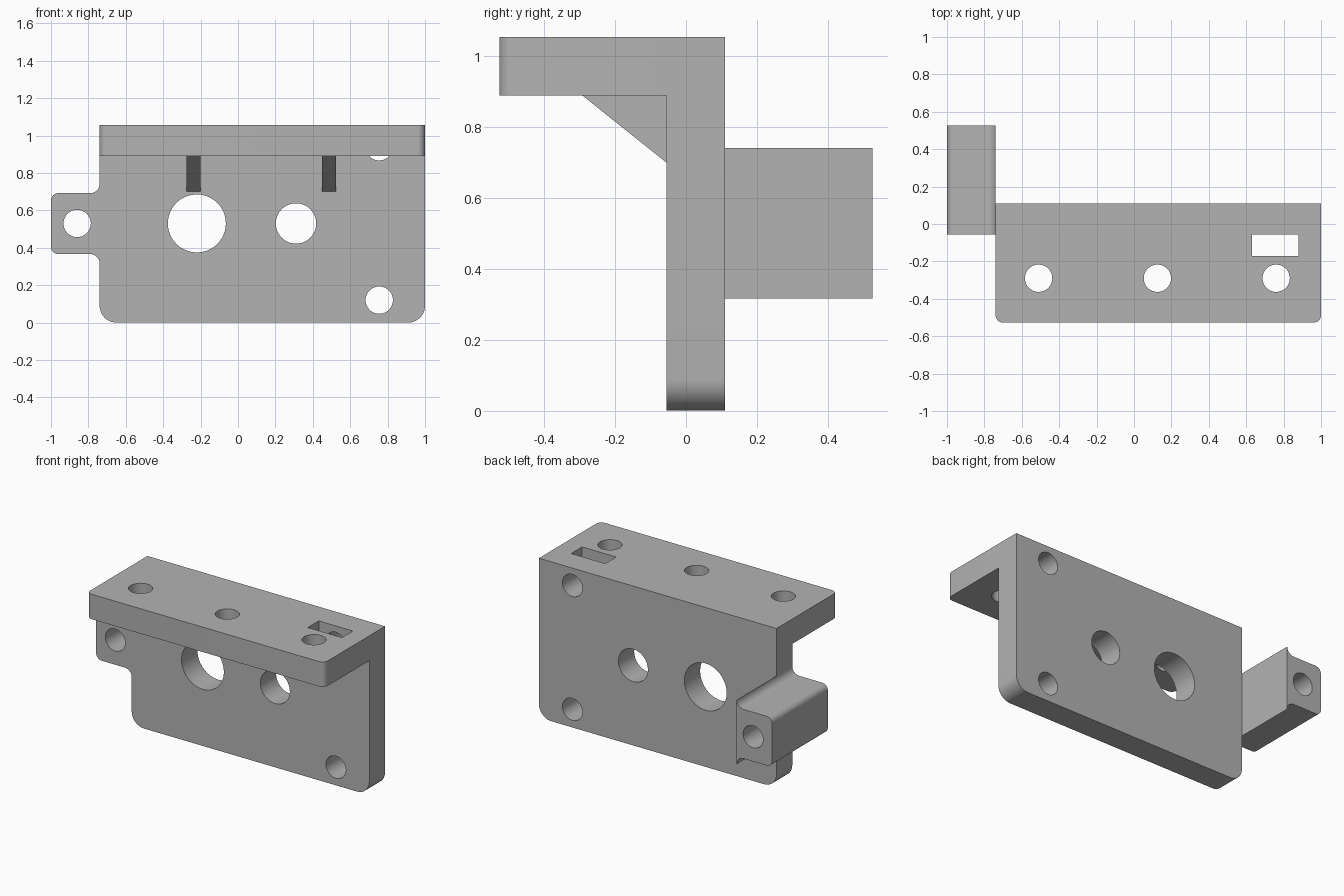
import bpy, bmesh, math
from mathutils import Vector

cube = bpy.data.objects.get("Cube")
if cube:
    bpy.data.objects.remove(cube, do_unlink=True)

grey = bpy.data.materials.new("plain grey")
grey.use_nodes = True
grey.diffuse_color = (0.45, 0.45, 0.45, 1)
grey.node_tree.nodes["Principled BSDF"].inputs["Base Color"].default_value = grey.diffuse_color


def rounded(corners, steps=10):
    """Outline from (a, b, radius) corners; square corners become arcs."""
    points = []
    for i, (a, b, r) in enumerate(corners):
        p = Vector((a, b))
        u = (Vector(corners[i - 1][:2]) - p).normalized()
        v = (Vector(corners[(i + 1) % len(corners)][:2]) - p).normalized()
        arc = [p]
        if r:
            angles = [math.pi / 2 * k / steps for k in range(steps + 1)]
            arc = [p + r * (u + v - v * math.cos(t) - u * math.sin(t)) for t in angles]
        for q in arc:
            if not points or (q - points[-1]).length > 1e-4:
                points.append(q)
    if (points[0] - points[-1]).length < 1e-4:
        points.pop()
    return points


def circle(a, b, r, n=48):
    return [(a + r * math.cos(math.tau * k / n), b + r * math.sin(math.tau * k / n)) for k in range(n)]


def rect(a0, a1, b0, b1):
    return [(a0, b0), (a1, b0), (a1, b1), (a0, b1)]


def prism(name, outline, axis, lo, hi):
    """Extrude a 2D outline along the named axis from lo to hi."""
    place = {"x": lambda a, b, d: (d, a, b),
             "y": lambda a, b, d: (a, d, b),
             "z": lambda a, b, d: (a, b, d)}[axis]
    bm = bmesh.new()
    face = bm.faces.new([bm.verts.new(place(a, b, lo)) for a, b in outline])
    new = bmesh.ops.extrude_face_region(bm, geom=[face])["geom"]
    shift = Vector(place(0, 0, hi - lo))
    bmesh.ops.translate(bm, verts=[g for g in new if isinstance(g, bmesh.types.BMVert)], vec=shift)
    bmesh.ops.recalc_face_normals(bm, faces=bm.faces)
    mesh = bpy.data.meshes.new(name)
    bm.to_mesh(mesh)
    bm.free()
    mesh.materials.append(grey)
    ob = bpy.data.objects.new(name, mesh)
    bpy.context.collection.objects.link(ob)
    return ob


def combine(body, tool, operation):
    """Apply a boolean and discard the tool object."""
    mod = body.modifiers.new("boolean", "BOOLEAN")
    mod.operation, mod.solver, mod.object = operation, "EXACT", tool
    deps = bpy.context.evaluated_depsgraph_get()
    mesh = bpy.data.meshes.new_from_object(body.evaluated_get(deps))
    body.modifiers.clear()
    body.data = mesh
    bpy.data.objects.remove(tool, do_unlink=True)


LEFT, RIGHT, TOP = -0.74, 1.0, 1.055
FRONT, BACK = -0.055, 0.11
SHELF_FRONT, SHELF_BOTTOM = -0.527, 0.89

# Upright plate with rounded lower corners
bracket = prism("bracket", rounded([(LEFT, 0, 0.09), (RIGHT, 0, 0.09), (RIGHT, TOP, 0), (LEFT, TOP, 0)]),
                "y", FRONT, BACK)

# Shelf with rounded front corners
shelf = rounded([(LEFT, SHELF_FRONT, 0.04), (RIGHT, SHELF_FRONT, 0.04), (RIGHT, FRONT, 0), (LEFT, FRONT, 0)])
combine(bracket, prism("shelf", shelf, "z", SHELF_BOTTOM, TOP), "UNION")

# Side lug, filleted where it meets the plate
lug = rounded([(LEFT, 0.316, 0), (LEFT, 0.366, 0.05), (-1, 0.366, 0.04),
               (-1, 0.692, 0.04), (LEFT, 0.692, 0.05), (LEFT, 0.742, 0)])
combine(bracket, prism("lug", lug, "y", FRONT, 0.527), "UNION")

# Triangular gussets under the shelf
for x in (-0.275, 0.45):
    tri = [(FRONT, 0.70), (-0.293, SHELF_BOTTOM), (FRONT, SHELF_BOTTOM)]
    combine(bracket, prism("gusset", tri, "x", x, x + 0.075), "UNION")

# Holes through the plate and lug
for x, z, r, y0 in ((-0.86, 0.53, 0.073, -0.1), (-0.22, 0.53, 0.155, -0.1), (0.31, 0.53, 0.108, -0.1),
                    (0.755, 0.12, 0.073, -0.1), (0.755, 0.94, 0.073, -0.1)):
    combine(bracket, prism("hole", circle(x, z, r), "y", y0, 0.7), "DIFFERENCE")

# Holes and slot through the shelf
for x in (-0.51, 0.125, 0.76):
    combine(bracket, prism("shelf_hole", circle(x, -0.29, 0.073), "z", 0.8, 1.2), "DIFFERENCE")
combine(bracket, prism("slot", rect(0.63, 0.88, -0.17, FRONT), "z", 0.8, 1.2), "DIFFERENCE")

# Smooth the round surfaces, keep the edges sharp
bpy.ops.object.select_all(action="DESELECT")
bracket.select_set(True)
bpy.context.view_layer.objects.active = bracket
bpy.ops.object.shade_smooth_by_angle(angle=math.radians(30))
